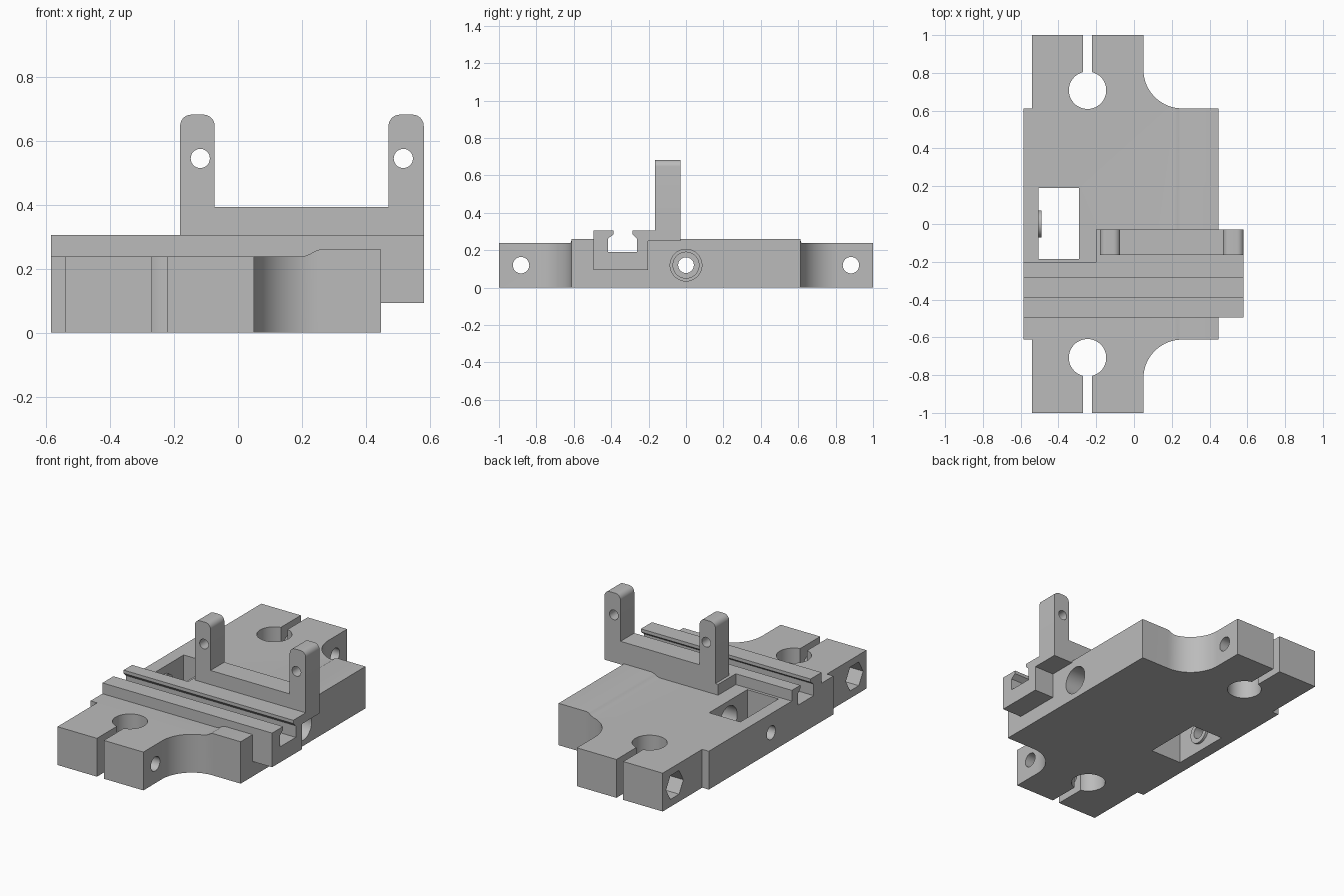
import bpy, bmesh, math
from mathutils import Vector

if "Cube" in bpy.data.objects:
    bpy.data.objects.remove(bpy.data.objects["Cube"])

grey = bpy.data.materials.new("grey plastic")
grey.diffuse_color = (0.5, 0.5, 0.5, 1)
grey.use_nodes = True
grey.node_tree.nodes["Principled BSDF"].inputs["Base Color"].default_value = grey.diffuse_color


def prism(name, pts, axis, lo, hi):
    """Extrude a 2D outline: axis x uses (y, z), y uses (x, z), z uses (x, y)."""
    place = {'x': lambda a, b: (lo, a, b), 'y': lambda a, b: (a, lo, b),
             'z': lambda a, b: (a, b, lo)}[axis]
    bm = bmesh.new()
    face = bm.faces.new([bm.verts.new(place(*p)) for p in pts])
    ext = bmesh.ops.extrude_face_region(bm, geom=[face])
    step = Vector([hi - lo if axis == c else 0 for c in 'xyz'])
    bmesh.ops.translate(bm, vec=step,
                        verts=[v for v in ext['geom'] if isinstance(v, bmesh.types.BMVert)])
    bmesh.ops.recalc_face_normals(bm, faces=bm.faces)
    me = bpy.data.meshes.new(name)
    bm.to_mesh(me)
    bm.free()
    me.materials.append(grey)
    ob = bpy.data.objects.new(name, me)
    bpy.context.collection.objects.link(ob)
    return ob


def arc(cx, cy, r, a0, a1, n):
    return [(cx + r * math.cos(math.radians(a0 + (a1 - a0) * i / n)),
             cy + r * math.sin(math.radians(a0 + (a1 - a0) * i / n))) for i in range(n + 1)]


def circle(cx, cy, r, n=40):
    return arc(cx, cy, r, 0, 360, n)[:-1]


def rect(a0, a1, b0, b1):
    return [(a0, b0), (a1, b0), (a1, b1), (a0, b1)]


def combine(ob, tool, op):
    """Apply one boolean and discard the tool."""
    mod = ob.modifiers.new("bool", 'BOOLEAN')
    mod.operation, mod.solver, mod.object = op, 'EXACT', tool
    me = bpy.data.meshes.new_from_object(ob.evaluated_get(bpy.context.evaluated_depsgraph_get()))
    ob.modifiers.clear()
    ob.data = me
    bpy.data.objects.remove(tool)


def cut(ob, pts, axis, lo, hi):
    combine(ob, prism("cutter", pts, axis, lo, hi), 'DIFFERENCE')


def finish(ob):
    bpy.ops.object.select_all(action='DESELECT')
    ob.select_set(True)
    bpy.context.view_layer.objects.active = ob
    bpy.ops.object.shade_smooth_by_angle(angle=math.radians(25))


# Base plate outline: wide middle, narrow ends, concave corners on the right
half = [(0.447, 0.0), (0.447, 0.612)] + arc(0.255, 0.817, 0.205, 270, 180, 20) + [
    (0.05, 1.0), (-0.54, 1.0), (-0.54, 0.612), (-0.585, 0.612)]
outline = half + [(x, -y) for x, y in reversed(half[1:])]
plate = prism("base_plate", outline, 'z', 0, 0.4)

# Height profile: flat top with a soft step up on the right
top = [(-0.7, 0.238), (0.195, 0.238), (0.21, 0.24), (0.225, 0.246),
       (0.24, 0.255), (0.255, 0.26), (0.6, 0.26)]
combine(plate, prism("height", [(-0.7, -0.1)] + top + [(0.6, -0.1)], 'y', -1.2, 1.2), 'INTERSECT')

# Guide rail and the shelf that carries the fork
combine(plate, prism("rail", rect(-0.495, -0.203, 0.093, 0.305), 'x', -0.585, 0.581), 'UNION')
combine(plate, prism("shelf", rect(-0.25, -0.03, 0.25, 0.305), 'x', -0.2, 0.581), 'UNION')
combine(plate, prism("shelf_foot", rect(-0.25, -0.03, 0.2, 0.28), 'x', -0.2, 0.43), 'UNION')

# Lipped channel along the rail
cut(plate, [(-0.418, 0.19), (-0.263, 0.19), (-0.263, 0.262), (-0.287, 0.285), (-0.287, 0.4),
            (-0.387, 0.4), (-0.387, 0.285), (-0.418, 0.262)], 'x', -0.8, 0.8)

# Clamp ends: rod hole, slit, screw hole and hexagonal nut pocket
for s in (-1, 1):
    cut(plate, circle(-0.246, s * 0.708, 0.099, 48), 'z', -0.1, 0.5)
    cut(plate, rect(-0.269, -0.222, *sorted((s * 0.75, s * 1.2))), 'z', -0.1, 0.5)
    cut(plate, circle(s * 0.882, 0.12, 0.044, 32), 'x', -0.8, 0.3)
    cut(plate, circle(s * 0.882, 0.12, 0.085, 6), 'x', -0.8, -0.44)

# Window, boss on its wall, and the stepped cross bore
cut(plate, rect(-0.506, -0.292, -0.185, 0.19), 'z', -0.1, 0.5)
combine(plate, prism("boss", circle(0, 0.12, 0.072), 'x', -0.53, -0.491), 'UNION')
cut(plate, circle(0, 0.12, 0.042, 32), 'x', -0.8, -0.4)
cut(plate, circle(0, 0.12, 0.085), 'x', -0.4, 0.8)
finish(plate)


# Fork: cross bar with two round-cornered drilled posts
def post_top(x0, x1, r=0.035, z=0.682):
    return arc(x0 + r, z - r, r, 180, 90, 8) + arc(x1 - r, z - r, r, 90, 0, 8)


fork = prism("fork_bracket", [(-0.181, 0.305)] + post_top(-0.181, -0.073) +
             [(-0.073, 0.393), (0.471, 0.393)] + post_top(0.471, 0.581) +
             [(0.581, 0.305)], 'y', -0.165, -0.03)
for x in (-0.118, 0.517):
    cut(fork, circle(x, 0.545, 0.03, 32), 'y', -0.4, 0.2)
finish(fork)
